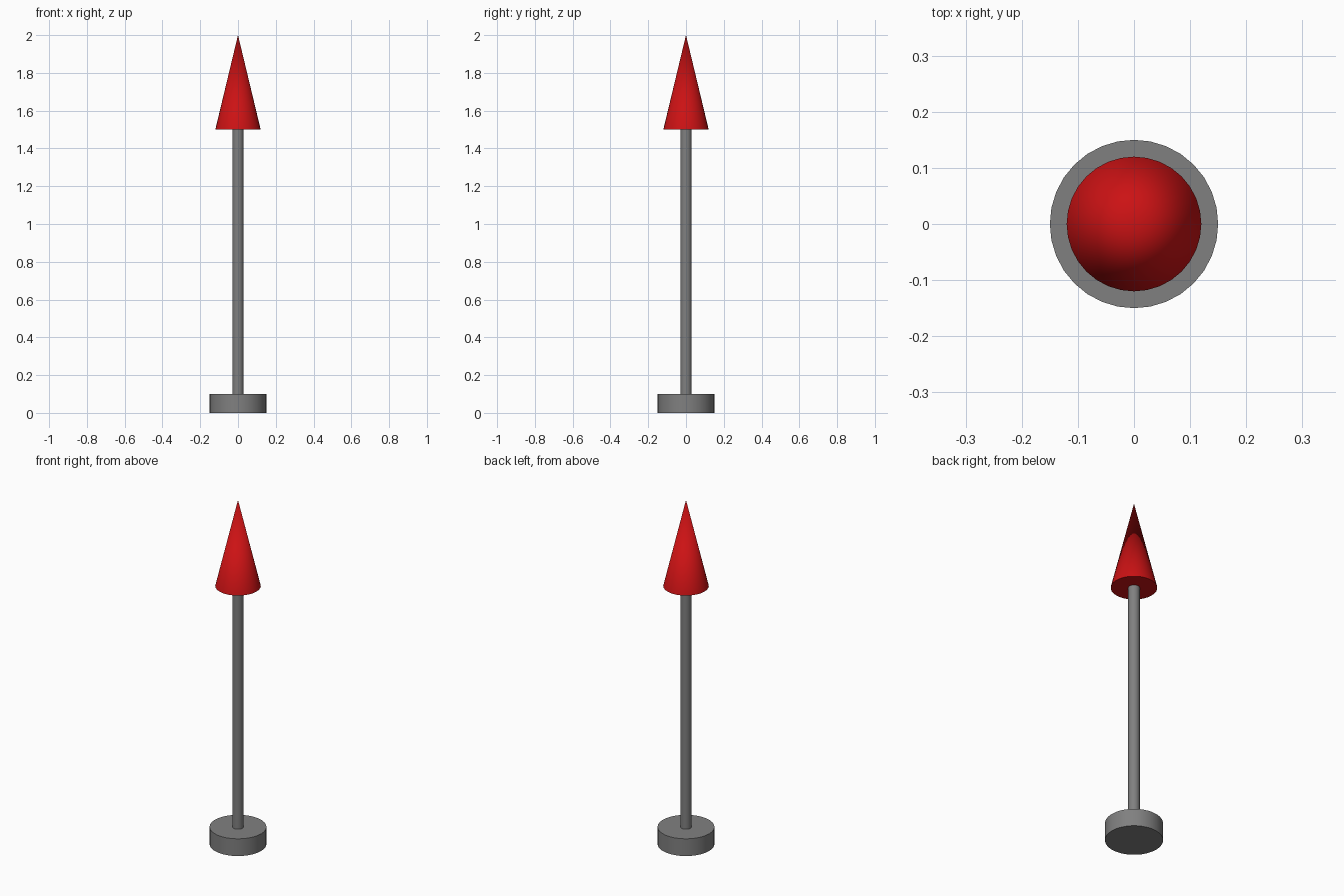
import bpy
import math

if "Cube" in bpy.data.objects:
    bpy.data.objects.remove(bpy.data.objects["Cube"])


def material(name, rgb):
    m = bpy.data.materials.new(name)
    m.diffuse_color = (*rgb, 1.0)
    m.use_nodes = True
    m.node_tree.nodes["Principled BSDF"].inputs["Base Color"].default_value = m.diffuse_color
    return m


GREY = material("grey", (0.216, 0.216, 0.216))
RED = material("red", (0.60, 0.006, 0.007))


def round_part(name, z0, z1, r0, r1, mat, sides=32):
    """Upright cylinder or cone between two heights."""
    bpy.ops.mesh.primitive_cone_add(vertices=sides, radius1=r0, radius2=r1,
                                    depth=z1 - z0, location=(0, 0, (z0 + z1) / 2))
    ob = bpy.context.object
    ob.name = name
    ob.data.materials.append(mat)
    bpy.ops.object.shade_smooth_by_angle(angle=math.radians(30))
    return ob


# Disc foot, thin shaft and pointed head
round_part("base", 0.0, 0.1, 0.15, 0.15, GREY)
round_part("shaft", 0.1, 1.5, 0.03, 0.03, GREY)
round_part("arrow_head", 1.5, 2.0, 0.12, 0.0, RED)
